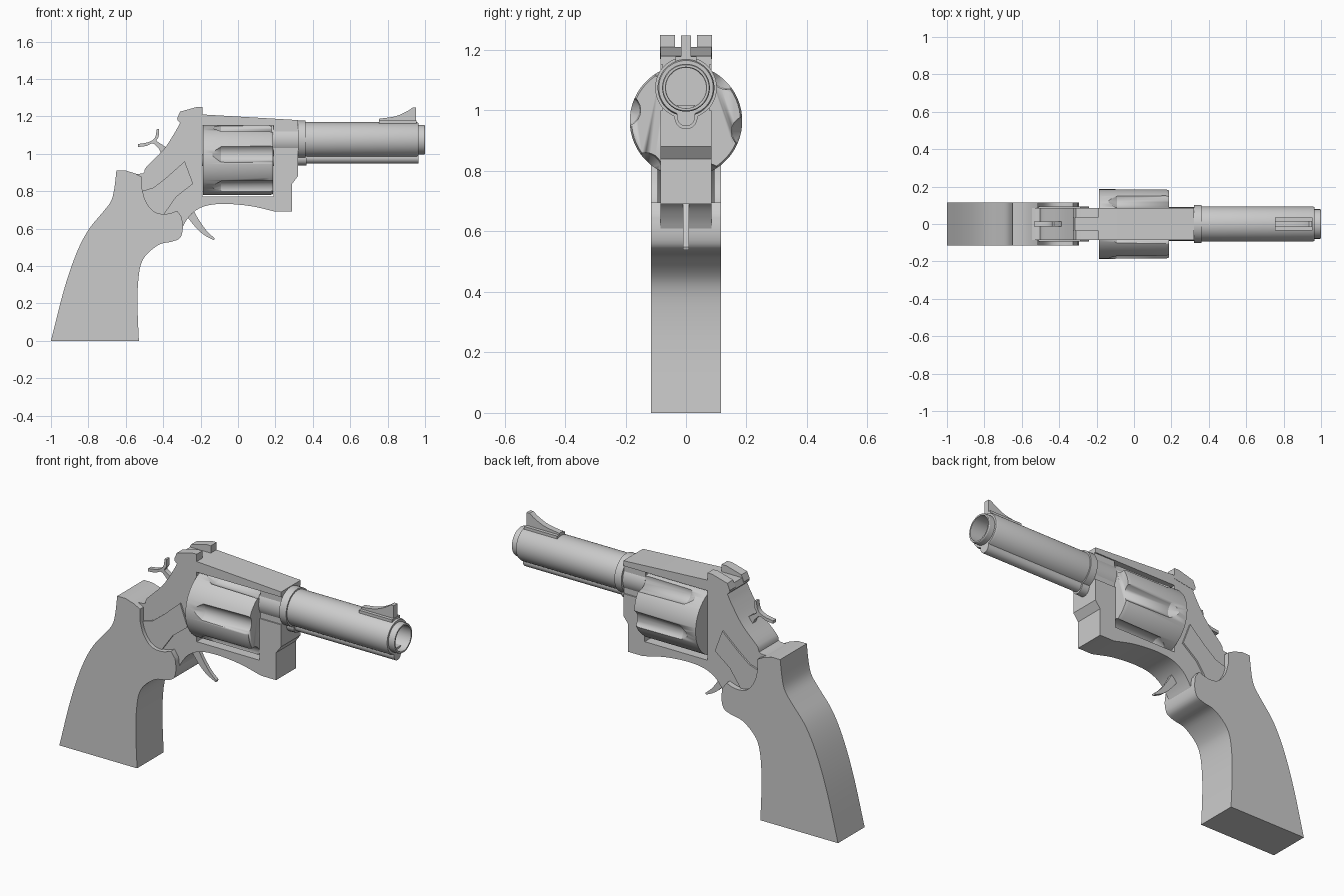
import bpy, bmesh
from math import cos, sin, pi, radians
from mathutils import Vector

if "Cube" in bpy.data.objects:
    bpy.data.objects.remove(bpy.data.objects["Cube"])


def finish(name, bm, angle=30):
    bmesh.ops.recalc_face_normals(bm, faces=bm.faces)
    me = bpy.data.meshes.new(name)
    bm.to_mesh(me)
    bm.free()
    ob = bpy.data.objects.new(name, me)
    bpy.context.collection.objects.link(ob)
    bpy.ops.object.select_all(action='DESELECT')
    ob.select_set(True)
    bpy.context.view_layer.objects.active = ob
    bpy.ops.object.shade_smooth_by_angle(angle=radians(angle))
    return ob


def curve(pts, n=4):
    """Smooth run through the points."""
    p = [Vector(q) for q in pts]
    p = [2 * p[0] - p[1]] + p + [2 * p[-1] - p[-2]]
    out = []
    for i in range(1, len(p) - 2):
        a, b, c, d = p[i - 1:i + 3]
        for k in range(n):
            t = k / n
            out.append(0.5 * (2 * b + (c - a) * t + (2 * a - 5 * b + 4 * c - d) * t * t
                              + (3 * b - a - 3 * c + d) * t ** 3))
    return out + [p[-2]]


def plate(name, pts, y0, y1):
    """Side profile (x, z) extruded from y0 to y1."""
    bm = bmesh.new()
    face = bm.faces.new([bm.verts.new((p[0], y0, p[1])) for p in pts])
    ext = bmesh.ops.extrude_face_region(bm, geom=[face])['geom']
    bmesh.ops.translate(bm, vec=(0, y1 - y0, 0),
                        verts=[v for v in ext if isinstance(v, bmesh.types.BMVert)])
    return finish(name, bm)


def lathe(name, prof, zc, yc=0, n=48):
    """Profile (x, radius) turned about a line along x; radius 0 ends close it."""
    bm = bmesh.new()
    rings = []
    for x, r in prof:
        rings.append([bm.verts.new((x, yc + r * cos(2 * pi * k / n), zc + r * sin(2 * pi * k / n)))
                      for k in range(n)])
    for a, b in zip(rings, rings[1:]):
        for k in range(n):
            bm.faces.new((a[k], a[(k + 1) % n], b[(k + 1) % n], b[k]))
    bm.faces.new(rings[0])
    bm.faces.new(rings[-1])
    return finish(name, bm)


# Grip
back = curve([(-1, 0), (-.945, .22), (-.90, .37), (-.85, .50), (-.795, .60),
              (-.725, .685), (-.68, .745), (-.662, .81), (-.65, .91)])
top = [(-.60, .91), (-.55, .895), (-.512, .875)]
rim = curve([(-.512, .81), (-.495, .75), (-.46, .70), (-.42, .68), (-.37, .68), (-.325, .695)])
front = curve([(-.30, .66), (-.295, .60), (-.31, .55), (-.355, .53), (-.42, .515), (-.485, .465),
               (-.52, .405), (-.535, .30), (-.537, .17), (-.53, 0)])
plate("grip", back + top + rim + front, -.115, .115)

# Frame with the open window for the cylinder
rear = curve([(-.60, .895), (-.51, .895), (-.49, .93), (-.40, 1.02), (-.34, 1.11), (-.31, 1.165)])
belly = curve([(.20, .69), (.07, .72), (-.07, .732), (-.17, .722), (-.235, .69),
               (-.275, .645), (-.30, .60)])
plate("frame", rear + [(-.325, 1.18), (-.315, 1.21), (-.19, 1.21), (.32, 1.18), (.32, 1.152),
                       (-.19, 1.152), (-.19, .772), (.19, .772), (.19, 1.0), (.32, 1.0),
                       (.32, .88), (.29, .84), (.29, .69)]
      + belly + [(-.42, .60), (-.60, .70)], -.085, .085)

# Raised side plates and rear sight ears
side = [(-.515, .80), (-.45, .82), (-.38, .875), (-.285, .96), (-.24, .84), (-.33, .77),
        (-.40, .67), (-.50, .67)]
ear = [(-.315, 1.17), (-.325, 1.19), (-.31, 1.225), (-.22, 1.25), (-.19, 1.25), (-.19, 1.19)]
for s, tag in ((-1, "right"), (1, "left")):
    plate("side_plate_" + tag, side, s * .07, s * .094)
    plate("rear_sight_" + tag, ear, s * .036, s * .086)

# Fluted cylinder
CZ = .965
drum = lathe("cylinder", [(-.188, .186), (.17, .186), (.188, .18)], CZ, n=60)
for k in range(6):
    a = radians(50 + 60 * k)
    cut = lathe("flute_cutter", [(-.165, .004), (-.09, .05), (.25, .055)],
                CZ + .207 * sin(a), .207 * cos(a), n=20)
    cut.hide_render = True
    mod = drum.modifiers.new("flute", 'BOOLEAN')
    mod.operation, mod.object, mod.solver = 'DIFFERENCE', cut, 'EXACT'
    bpy.context.view_layer.objects.active = drum
    bpy.ops.object.modifier_apply(modifier=mod.name)
    bpy.data.objects.remove(cut)
lathe("cylinder_pin", [(-.2, .03), (.21, .03)], CZ, n=16)

# Barrel with collar, muzzle ring and bore
BZ = 1.075
lathe("barrel", [(.18, .085), (.32, .085), (.32, .102), (.362, .102), (.362, .094), (.955, .094),
                 (.965, .09), (.965, .079), (.995, .079), (1.0, .076), (1.0, .068), (.45, .066)], BZ)
lathe("barrel_root", [(.188, .09), (.34, .09)], BZ)
plate("barrel_root_block", [(.19, .99), (.32, .99), (.32, 1.16), (.19, 1.16)], -.078, .078)


def lug(name, x0, x1, r, zlow):
    lathe(name, [(x0, r), (x1, r)], zlow + r, n=24)
    plate(name + "_web", [(x0, zlow + r), (x1, zlow + r), (x1, zlow + r + .04),
                          (x0, zlow + r + .04)], -r, r)


lug("under_lug", .36, .965, .03, .948)
lug("collar_lug", .315, .365, .038, .938)

# Front sight
plate("front_sight_base", [(.755, 1.15), (.955, 1.15), (.955, 1.178), (.755, 1.178)], -.034, .034)
plate("front_sight_blade", [(.755, 1.17)] + curve([(.755, 1.187), (.84, 1.20), (.90, 1.225), (.935, 1.248)])
      + [(.953, 1.248), (.953, 1.17)], -.016, .016)

# Hammer spur and trigger
plate("hammer", curve([(-.535, 1.052), (-.48, 1.062), (-.445, 1.085), (-.434, 1.132)])
      + curve([(-.422, 1.132), (-.425, 1.09), (-.436, 1.07), (-.40, 1.045), (-.34, 1.00)])
      + [(-.40, .98)] + curve([(-.425, 1.03), (-.455, 1.055), (-.49, 1.042), (-.535, 1.036)]),
      -.013, .013)
plate("trigger", curve([(-.24, .70), (-.205, .64), (-.165, .585), (-.125, .548)])
      + curve([(-.128, .538), (-.18, .565), (-.225, .605), (-.285, .68)]), -.01, .01)
